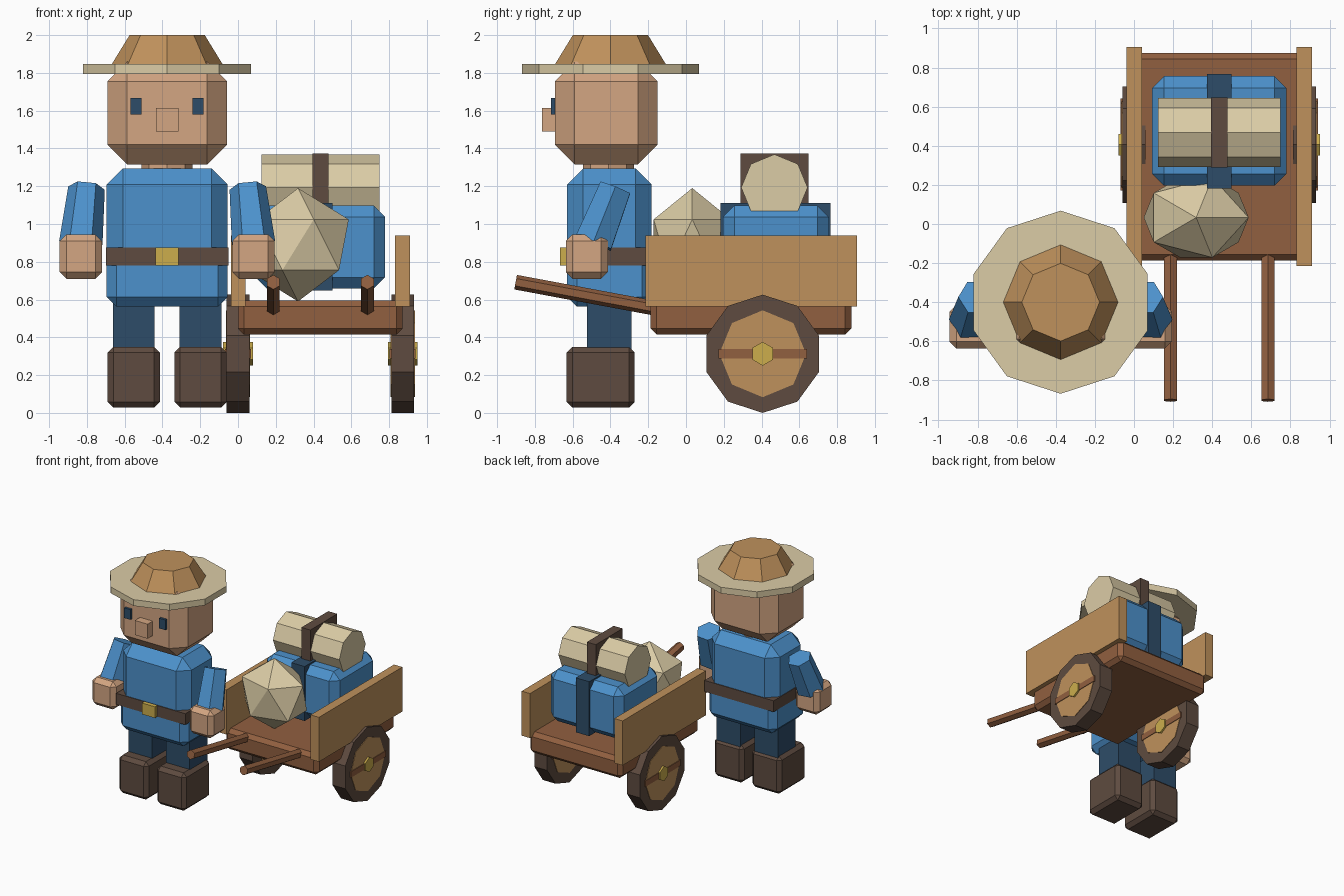
import bpy, bmesh, math
from mathutils import Matrix, Vector

cube = bpy.data.objects.get("Cube")
if cube:
    bpy.data.objects.remove(cube, do_unlink=True)


def material(name, *srgb):
    linear = [((c + 0.055) / 1.055) ** 2.4 for c in srgb] + [1]
    mat = bpy.data.materials.new(name)
    mat.use_nodes = True
    mat.diffuse_color = linear
    bsdf = next(n for n in mat.node_tree.nodes if n.type == 'BSDF_PRINCIPLED')
    bsdf.inputs["Base Color"].default_value = linear
    return mat


SKIN = material("skin", 0.83, 0.65, 0.51)
BLUE = material("blue cloth", 0.30, 0.57, 0.80)
NAVY = material("navy cloth", 0.18, 0.30, 0.41)
DARK = material("dark leather", 0.37, 0.295, 0.25)
BROWN = material("brown wood", 0.57, 0.375, 0.25)
TAN = material("tan wood", 0.75, 0.57, 0.36)
CREAM = material("cream canvas", 0.86, 0.80, 0.65)
GOLD = material("brass", 0.80, 0.68, 0.30)


def finish(name, mat, bm):
    mesh = bpy.data.meshes.new(name)
    bm.to_mesh(mesh)
    bm.free()
    mesh.materials.append(mat)
    obj = bpy.data.objects.new(name, mesh)
    bpy.context.collection.objects.link(obj)
    return obj


def box(name, mat, xs, ys, zs, bevel=0):
    """Box between (low, high) pairs, with optional chamfered edges."""
    spans = (xs, ys, zs)
    bm = bmesh.new()
    bmesh.ops.create_cube(bm, size=1)
    bmesh.ops.scale(bm, vec=[b - a for a, b in spans], verts=bm.verts)
    bmesh.ops.translate(bm, vec=[(a + b) / 2 for a, b in spans], verts=bm.verts)
    if bevel:
        bmesh.ops.bevel(bm, geom=bm.edges[:], offset=bevel, segments=1,
                        affect='EDGES', clamp_overlap=True)
    return finish(name, mat, bm)


def prism(name, mat, start, end, r1, r2, sides, spin=0):
    """Tapered prism running from start to end."""
    start, end = Vector(start), Vector(end)
    axis = end - start
    turn = Vector((0, 0, 1)).rotation_difference(axis).to_matrix().to_4x4()
    place = (Matrix.Translation((start + end) / 2) @ turn
             @ Matrix.Rotation(math.radians(spin), 4, 'Z'))
    bm = bmesh.new()
    bmesh.ops.create_cone(bm, cap_ends=True, segments=sides, radius1=r1,
                          radius2=r2, depth=axis.length, matrix=place)
    return finish(name, mat, bm)


def around(centre, half):
    return (centre - half, centre + half)


# Head, face and neck
MID = -0.375
box("head", SKIN, around(MID, 0.317), (-0.694, -0.15), (1.316, 1.86), 0.105)
box("nose", SKIN, around(MID, 0.06), (-0.763, -0.65), (1.49, 1.613))
prism("neck", SKIN, (MID, -0.41, 1.25), (MID, -0.41, 1.36), 0.135, 0.135, 8)

# Straw hat
prism("hat_brim", CREAM, (MID, -0.40, 1.793), (MID, -0.40, 1.846), 0.468, 0.468, 10)
prism("hat_crown", TAN, (MID, -0.40, 1.845), (MID, -0.40, 2.0), 0.294, 0.199, 8)

# Body and belt
box("torso", BLUE, around(MID, 0.32), (-0.63, -0.182), (0.76, 1.294), 0.085)
box("tunic_skirt", BLUE, around(MID, 0.32), (-0.63, -0.182), (0.562, 0.87), 0.052)
box("belt", DARK, around(MID, 0.325), (-0.636, -0.176), (0.78, 0.875))
box("belt_buckle", GOLD, around(MID, 0.061), (-0.667, -0.6), (0.78, 0.875))

# Eyes and limbs on both sides
for side, s in (("right", -1), ("left", 1)):
    box(side + "_eye", NAVY, around(MID + s * 0.164, 0.029), (-0.715, -0.68), (1.58, 1.666))
    hand_x = MID + s * 0.457
    prism(side + "_arm", BLUE, (hand_x, -0.49, 0.90),
          (MID + s * 0.427, -0.375, 1.19), 0.115, 0.097, 6, 30)
    box(side + "_hand", SKIN, around(hand_x, 0.112), (-0.636, -0.414), (0.71, 0.945), 0.035)
    leg_x = MID + s * 0.177
    box(side + "_leg", NAVY, around(leg_x, 0.111), (-0.525, -0.288), (0.3, 0.62))
    box(side + "_boot", DARK, around(leg_x, 0.138), (-0.632, -0.272), (0.028, 0.35), 0.03)

# Cart bed
CART = 0.436
box("cart_bed", BROWN, around(CART, 0.436), (-0.187, 0.875), (0.414, 0.594), 0.032)

# Side boards, shafts and wheels
HUB_Y, HUB_Z = 0.406, 0.313
for side, s in (("right", -1), ("left", 1)):
    box(side + "_side_board", TAN, around(CART + s * 0.435, 0.039), (-0.214, 0.905), (0.562, 0.94))
    shaft_x = CART + s * 0.249
    prism(side + "_shaft", BROWN, (shaft_x, -0.12, 0.546), (shaft_x, -0.902, 0.692), 0.039, 0.039, 6)
    wheel_x = CART + s * 0.436
    for part, mat, half, radius, sides in (("tyre", DARK, 0.06, 0.313, 10),
                                           ("wheel_disc", TAN, 0.064, 0.23, 8),
                                           ("wheel_hub", GOLD, 0.079, 0.063, 6)):
        low, high = around(wheel_x, half)
        prism(f"{side}_{part}", mat, (low, HUB_Y, HUB_Z), (high, HUB_Y, HUB_Z),
              radius, radius, sides, 90)
    box(side + "_wheel_spoke", BROWN, around(wheel_x, 0.069),
        around(HUB_Y, 0.235), around(HUB_Z, 0.025))

# Bale with its strap
box("bale", BLUE, around(CART, 0.343), (0.196, 0.756), (0.658, 1.098), 0.06)
box("bale_strap", NAVY, around(CART, 0.063), (0.182, 0.766), (0.648, 1.11))

# Bedroll with its strap
ROLL_Y, ROLL_Z = 0.468, 1.193
prism("bedroll", CREAM, (0.124, ROLL_Y, ROLL_Z), (0.748, ROLL_Y, ROLL_Z), 0.176, 0.176, 8)
box("bedroll_strap", DARK, around(CART, 0.042), around(ROLL_Y, 0.18), around(ROLL_Z, 0.181))

# Grain sack
bm = bmesh.new()
bmesh.ops.create_icosphere(bm, subdivisions=1, radius=1)
bmesh.ops.scale(bm, vec=(0.30, 0.24, 0.30), verts=bm.verts)
bmesh.ops.translate(bm, vec=(0.318, 0.033, 0.89), verts=bm.verts)
finish("sack", CREAM, bm)
